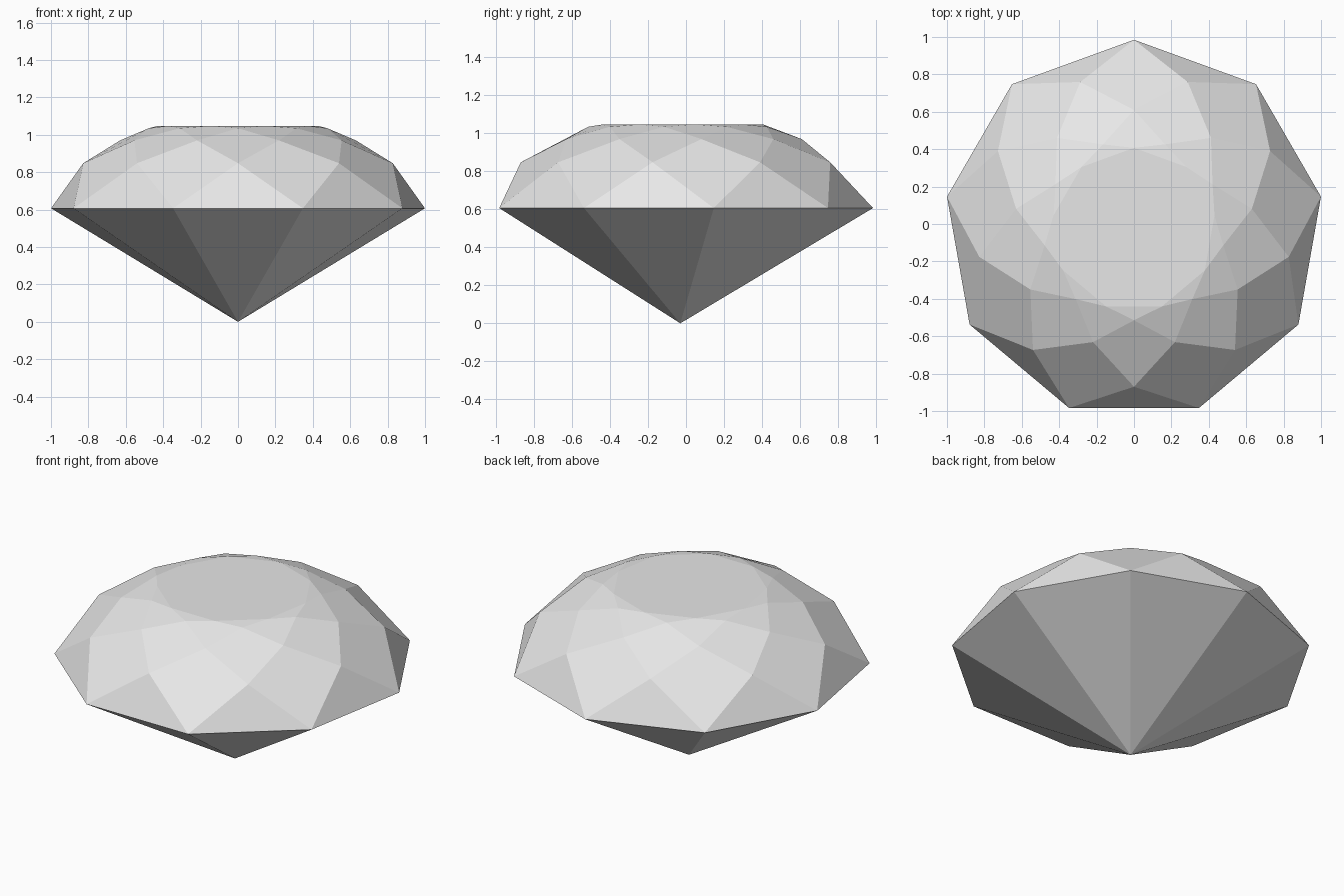
import bpy
import bmesh
from math import cos, sin, pi

cube = bpy.data.objects.get("Cube")
if cube:
    bpy.data.objects.remove(cube, do_unlink=True)

SIDES = 9
STEP = 2 * pi / SIDES
CENTRE_Y = -0.03

# Plain grey stone
stone = bpy.data.materials.new("stone_grey")
stone.use_nodes = True
grey = (0.8, 0.8, 0.8, 1)
stone.diffuse_color = grey
stone.node_tree.nodes["Principled BSDF"].inputs["Base Color"].default_value = grey

bm = bmesh.new()


def ring(radius, z, turn=0.0):
    """Ring of corners; a turn of 0.5 sits them between the girdle corners."""
    angles = [pi / 2 + (i + turn) * STEP for i in range(SIDES)]
    return [bm.verts.new((radius * cos(a), radius * sin(a) + CENTRE_Y, z)) for a in angles]


girdle = ring(1.015, 0.607)
lower = ring(0.84, 0.848, 0.5)
middle = ring(0.64, 0.97)
upper = ring(0.485, 1.035, 0.5)
table = ring(0.437, 1.047)
tip = bm.verts.new((0, CENTRE_Y, 0))

for i in range(SIDES):
    n, p = (i + 1) % SIDES, i - 1
    # Pavilion and girdle triangles
    bm.faces.new((tip, girdle[n], girdle[i]))
    bm.faces.new((girdle[i], girdle[n], lower[i]))
    # Crown kites, rising in staggered rows
    bm.faces.new((girdle[i], lower[i], middle[i], lower[p]))
    bm.faces.new((lower[i], middle[n], upper[i], middle[i]))
    bm.faces.new((middle[i], upper[i], table[i], upper[p]))
    # Star triangles beside the table
    bm.faces.new((upper[i], table[n], table[i]))

# Flat table on top
bm.faces.new(table)
bmesh.ops.recalc_face_normals(bm, faces=bm.faces[:])

mesh = bpy.data.meshes.new("cut_gemstone")
bm.to_mesh(mesh)
bm.free()
mesh.materials.append(stone)
gem = bpy.data.objects.new("cut_gemstone", mesh)
bpy.context.collection.objects.link(gem)
